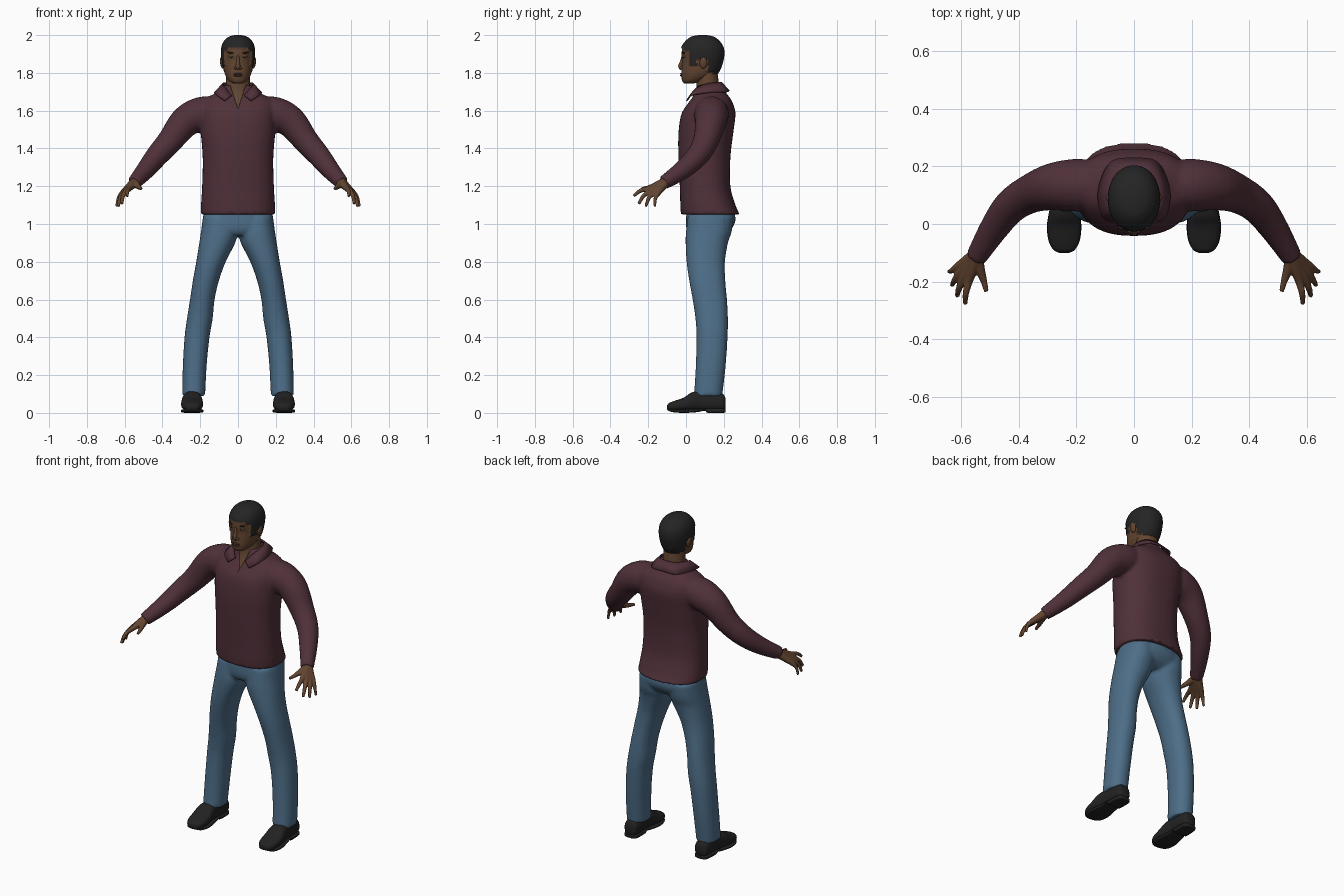
import bpy, bmesh, math
from mathutils import Vector, Matrix

if "Cube" in bpy.data.objects:
    bpy.data.objects.remove(bpy.data.objects["Cube"])


def material(name, rgb):
    m = bpy.data.materials.new(name)
    m.use_nodes = True
    m.diffuse_color = (*rgb, 1)
    bsdf = m.node_tree.nodes["Principled BSDF"]
    bsdf.inputs["Base Color"].default_value = (*rgb, 1)
    bsdf.inputs["Roughness"].default_value = 0.8
    return m


SKIN = material("brown skin", (.125, .060, .030))
SHIRT = material("plum cloth", (.080, .030, .041))
JEANS = material("blue denim", (.075, .155, .245))
HAIR = material("black hair", (.018, .018, .018))
SHOE = material("black leather", (.016, .016, .017))
LIP = material("dark lips", (.095, .040, .026))
EYE = material("eye white", (.22, .19, .16))


def spline(rows, steps):
    """Catmull-Rom interpolation of tuples."""
    out = []
    for i in range(len(rows) - 1):
        quad = rows[max(i - 1, 0)], rows[i], rows[i + 1], rows[min(i + 2, len(rows) - 1)]
        for k in range(steps):
            t = k / steps
            out.append([.5 * (2 * b + (c - a) * t + (2 * a - 5 * b + 4 * c - d) * t * t
                              + (3 * b - a - 3 * c + d) * t ** 3) for a, b, c, d in zip(*quad)])
    return out + [list(rows[-1])]


def bridge(bm, rings):
    """Skin a list of point rings and cap both ends."""
    loops = [[bm.verts.new(p) for p in ring] for ring in rings]
    n = len(loops[0])
    for a, b in zip(loops, loops[1:]):
        for j in range(n):
            bm.faces.new((a[j], a[(j + 1) % n], b[(j + 1) % n], b[j]))
    bm.faces.new(loops[0])
    bm.faces.new(loops[-1])


def stack(bm, rows, side=1, seg=40, power=2.2, steps=5, along_y=False):
    """Rows of (level, centre x, half width, low, high)."""
    rings = []
    for z, cx, hw, lo, hi in spline(rows, steps):
        ring = []
        for j in range(seg):
            a = math.tau * j / seg
            c, s = (math.copysign(abs(f) ** (2 / power), f) for f in (math.cos(a), math.sin(a)))
            x, y = side * (cx + hw * c), (lo + hi) / 2 + (hi - lo) / 2 * s
            ring.append((x, z, y) if along_y else (x, y, z))
        rings.append(ring)
    bridge(bm, rings)


def tube(bm, rows, side=1, seg=20, steps=5):
    """Round tube through rows of (x, y, z, radius)."""
    pts = spline(rows, steps)
    rings = []
    for i, (x, y, z, r) in enumerate(pts):
        t = (Vector(pts[min(i + 1, len(pts) - 1)][:3]) - Vector(pts[max(i - 1, 0)][:3])).normalized()
        u = t.cross(Vector((.3, 1, .2))).normalized()
        v = t.cross(u)
        ring = [Vector((x, y, z)) + r * (u * math.cos(math.tau * j / seg) + v * math.sin(math.tau * j / seg))
                for j in range(seg)]
        rings.append([(side * p.x, p.y, p.z) for p in ring])
    bridge(bm, rings)


def ball(bm, centre, size, tilt=0):
    m = Matrix.Translation(centre) @ Matrix.Rotation(tilt, 4, 'Y') @ Matrix.Diagonal((*size, 1))
    bmesh.ops.create_uvsphere(bm, u_segments=20, v_segments=12, radius=1, matrix=m)


def finish(name, bm, *mats, voxel=0, smooth=0):
    bmesh.ops.recalc_face_normals(bm, faces=bm.faces[:])
    for f in bm.faces:
        f.smooth = True
    me = bpy.data.meshes.new(name)
    bm.to_mesh(me)
    bm.free()
    ob = bpy.data.objects.new(name, me)
    bpy.context.collection.objects.link(ob)
    for m in mats:
        me.materials.append(m)
    if voxel:
        mod = ob.modifiers.new("blend", 'REMESH')
        mod.mode, mod.voxel_size, mod.use_smooth_shade = 'VOXEL', voxel, True
    if smooth:
        mod = ob.modifiers.new("soften", 'SMOOTH')
        mod.factor, mod.iterations = .5, smooth
    return ob


# Shirt: torso and both sleeves blended together
bm = bmesh.new()
stack(bm, [(1.05, 0, .197, -.027, .285), (1.10, 0, .196, -.03, .262), (1.2, 0, .19, -.033, .235),
           (1.35, 0, .187, -.04, .235), (1.48, 0, .197, -.04, .25), (1.58, 0, .203, -.025, .262),
           (1.635, 0, .2, .008, .25), (1.665, 0, .175, .03, .235), (1.69, 0, .125, .042, .215),
           (1.72, 0, .088, .05, .195), (1.735, 0, .083, .055, .19)], power=2.4)
for s in (1, -1):
    tube(bm, [(.13, .135, 1.59, .085), (.2, .135, 1.58, .092), (.28, .13, 1.54, .083),
              (.36, .105, 1.44, .068), (.43, .06, 1.36, .06), (.49, -.02, 1.285, .05),
              (.55, -.118, 1.218, .037)], s)
shirt = finish("shirt", bm, SHIRT, voxel=.009, smooth=5)

# Open neckline cut into the shirt
bm = bmesh.new()
bridge(bm, [[(0, y, 1.61), (.05, y, 1.76), (-.05, y, 1.76)] for y in (-.15, .085)])
cutter = finish("neckline_cutter", bm, SHIRT)
cutter.hide_render = True
cutter.display_type = 'WIRE'
cutter.hide_set(True)
mod = shirt.modifiers.new("neckline", 'BOOLEAN')
mod.operation, mod.object, mod.solver = 'DIFFERENCE', cutter, 'EXACT'

# Collar: folded strip, mirrored
upper = spline([(0, .185, 1.75), (.055, .17, 1.748), (.08, .115, 1.742), (.068, .06, 1.722), (.034, .022, 1.68)], 5)
lower = spline([(0, .228, 1.705), (.08, .215, 1.7), (.122, .12, 1.696), (.112, .032, 1.682), (.07, .004, 1.652)], 5)
bm = bmesh.new()
strip = [[bm.verts.new(p) for p in row] for row in (upper, lower)]
for j in range(len(upper) - 1):
    bm.faces.new((strip[0][j], strip[1][j], strip[1][j + 1], strip[0][j + 1]))
collar = finish("collar", bm, SHIRT)
collar.modifiers.new("mirror", 'MIRROR').use_clip = True
mod = collar.modifiers.new("thickness", 'SOLIDIFY')
mod.thickness, mod.offset = .008, 0

# Jeans: pelvis and two legs blended together
bm = bmesh.new()
stack(bm, [(.94, 0, .15, .02, .2), (.97, 0, .19, .003, .238), (1.02, 0, .188, 0, .262), (1.09, 0, .175, .005, .25)])
for s in (1, -1):
    stack(bm, [(1.04, .1, .085, .01, .25), (.96, .1, .096, 0, .242), (.9, .11, .095, -.002, .222),
               (.8, .143, .078, .003, .206), (.7, .17, .069, .017, .208), (.6, .189, .065, .035, .217),
               (.5, .202, .068, .05, .222), (.4, .217, .066, .056, .22), (.25, .229, .063, .052, .21),
               (.09, .235, .061, .042, .192)], s)
finish("jeans", bm, JEANS, voxel=.009, smooth=5)

# Shoes: upper and sole, lofted from toe to heel
for s, side in ((1, "left"), (-1, "right")):
    bm = bmesh.new()
    stack(bm, [(-.1, .243, .018, .02, .04), (-.09, .243, .037, .012, .052), (-.06, .243, .053, .01, .064),
               (-.01, .243, .058, .01, .082), (.03, .243, .054, .01, .108), (.08, .241, .046, .01, .118),
               (.15, .238, .046, .01, .112), (.195, .238, .04, .01, .1), (.208, .238, .025, .02, .08)],
          s, power=2.5, along_y=True)
    stack(bm, [(-.098, .243, .02, .014, .028), (-.07, .243, .05, .004, .02), (-.01, .243, .06, 0, .02),
               (.06, .242, .05, .004, .022), (.1, .24, .046, .012, .025), (.115, .24, .046, 0, .025),
               (.19, .238, .043, 0, .025), (.208, .238, .026, .002, .025)], s, power=4, along_y=True)
    finish(side + "_shoe", bm, SHOE)

    # Hands: fingers fan out from the wrist and melt into a palm
    bm = bmesh.new()
    wrist = (.545, -.105, 1.224, .027)
    for knuckle, tip, r in (((.575, -.2, 1.187), (.587, -.277, 1.148), .011),
                            ((.595, -.193, 1.172), (.615, -.25, 1.107), .011),
                            ((.609, -.175, 1.162), (.633, -.213, 1.092), .0105),
                            ((.617, -.152, 1.158), (.643, -.165, 1.092), .0095)):
        mid = [(a + b) / 2 + d for a, b, d in zip(knuckle, tip, (.004, -.004, .008))]
        tube(bm, [wrist, [(a * .45 + b * .55) for a, b in zip(wrist[:3], knuckle)] + [.02],
                  (*knuckle, .0145), (*mid, r), (*tip, r * .75)], s, seg=14)
    tube(bm, [(.545, -.12, 1.218, .022), (.533, -.165, 1.203, .016),
              (.522, -.2, 1.193, .012), (.513, -.235, 1.187, .008)], s, seg=14)
    finish(side + "_hand", bm, SKIN, voxel=.004, smooth=3)

# Neck and upper chest
bm = bmesh.new()
stack(bm, [(1.57, 0, .08, .0, .14), (1.62, 0, .075, .018, .15), (1.67, 0, .068, .042, .17),
           (1.72, 0, .064, .055, .175), (1.82, 0, .062, .055, .165)], power=2)
finish("neck", bm, SKIN)


# Head: hair region is raised and coloured by a hairline rule
def hairline(y):
    for limit, z in ((.0, 1.932), (.022, 1.918), (.06, 1.845), (.115, 1.87), (.14, 1.81)):
        if y < limit:
            return z
    return 1.785


bm = bmesh.new()
stack(bm, [(1.745, 0, .026, -.01, .045), (1.757, 0, .047, -.02, .09), (1.785, 0, .066, -.025, .15),
           (1.82, 0, .076, -.023, .176), (1.86, 0, .081, -.02, .19), (1.9, 0, .084, -.023, .197),
           (1.935, 0, .082, -.018, .192), (1.965, 0, .069, .003, .172), (1.985, 0, .046, .03, .145),
           (1.993, 0, .018, .066, .11)], seg=72, steps=7, power=2.1)
for f in bm.faces:
    c = f.calc_center_median()
    f.material_index = int(c.z > hairline(c.y))
bm.normal_update()
raised = {v for f in bm.faces if f.material_index for v in f.verts}
for v, n in [(v, v.normal.copy()) for v in raised]:
    out = Vector((v.co.x, v.co.y - .085, v.co.z - 1.88)).normalized()
    v.co += out * .007
finish("head", bm, SKIN, HAIR)

# Nose, ears and eye sockets' lids
bm = bmesh.new()
tube(bm, [(0, -.016, 1.89, .007), (0, -.023, 1.86, .009), (0, -.029, 1.835, .0125), (0, -.022, 1.82, .009)], seg=16)
for s in (1, -1):
    ball(bm, (s * .013, -.022, 1.827), (.009, .011, .008))
    ball(bm, (s * .084, .092, 1.853), (.011, .02, .031), s * .15)
    ball(bm, (s * .031, -.008, 1.888), (.018, .009, .011))
finish("nose_and_ears", bm, SKIN)

# Lips
bm = bmesh.new()
for z, h in ((1.795, .005), (1.786, .006)):
    ball(bm, (0, -.021, z), (.025, .01, h))
finish("lips", bm, LIP)

# Eyes with irises, and brows
bm = bmesh.new()
for s in (1, -1):
    ball(bm, (s * .032, -.013, 1.886), (.012, .0065, .0045))
finish("eyes", bm, EYE)
bm = bmesh.new()
for s in (1, -1):
    ball(bm, (s * .032, -.0165, 1.886), (.0045, .004, .0045))
    ball(bm, (s * .034, -.013, 1.906), (.022, .008, .0045), s * -.1)
finish("irises_and_brows", bm, HAIR)
